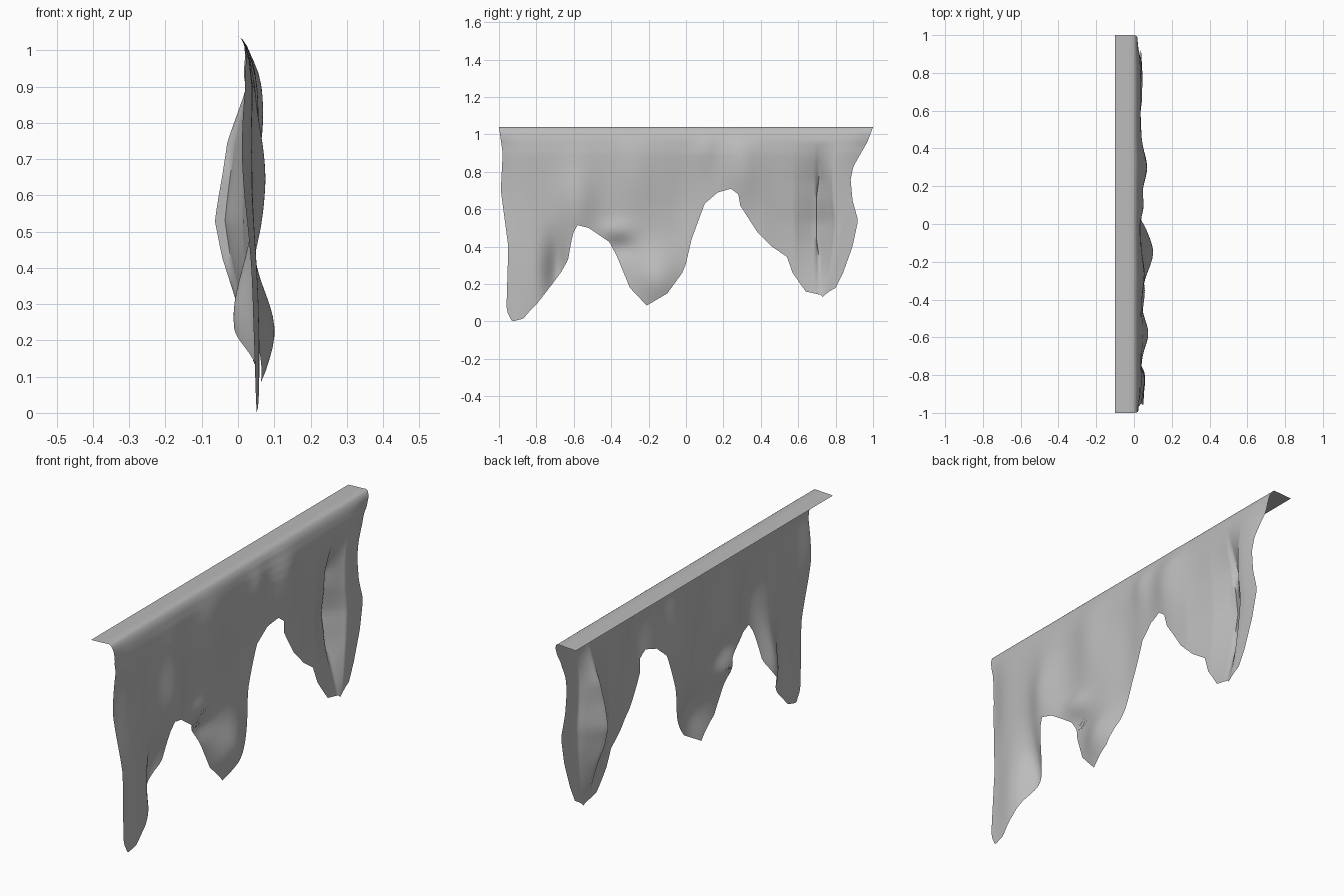
import bpy, bmesh, math

old = bpy.data.objects.get("Cube")
if old:
    bpy.data.objects.remove(old, do_unlink=True)

cloth = bpy.data.materials.new("grey cloth")
cloth.use_nodes = True
GREY = (0.5, 0.5, 0.5, 1)
cloth.diffuse_color = GREY
cloth.node_tree.nodes["Principled BSDF"].inputs["Base Color"].default_value = GREY

COLUMNS, ROWS, FLAP_ROWS = 200, 40, 3
TOP, FLAP_DROP = 1.039, .005
# Only the cloth beyond these widths follows the wavy side edges
INNER_A, INNER_B = -.62, .72

# Side edges as (height, y), torn hem as (y, height)
SIDE_A = [(0, -.94), (.07, -.96), (.4, -.95), (.7, -.99), (.9, -.98), (TOP, -1)]
SIDE_B = [(.13, .77), (.18, .8), (.26, .84), (.4, .89), (.54, .92), (.65, .89),
          (.76, .88), (.83, .895), (.96, .97), (TOP, 1)]
HEM = [(-.96, .06), (-.93, 0), (-.87, .015), (-.8, .09), (-.67, .26), (-.63, .33),
       (-.605, .47), (-.58, .515), (-.52, .5), (-.41, .425), (-.37, .35),
       (-.3, .18), (-.21, .085), (-.1, .15), (-.02, .26), (0, .31), (.03, .44),
       (.1, .63), (.17, .69), (.24, .71), (.28, .68), (.29, .62), (.38, .48),
       (.46, .4), (.54, .345), (.57, .26), (.64, .16), (.73, .13), (.8, .18)]
# Hanging depth from the rounded shoulder down, as (height, x)
DEPTH = [(0, .05), (.25, .042), (.6, .037), (.9, .04), (.97, .033), (1.01, .023),
         (1.03, .012), (TOP, 0)]
# Soft swells: y, height, y spread, height spread, amount
SWELLS = [(-1, .75, .06, .2, -.028), (-.82, .25, .06, .2, .016), (-.69, .26, .043, .13, -.056),
          (-.58, .64, .07, .14, .038), (-.36, .49, .06, .035, .018),
          (-.36, .39, .06, .035, -.022), (-.27, .78, .07, .15, .018),
          (-.15, .23, .09, .1, .058), (-.02, .65, .07, .15, -.016),
          (.1, .92, .04, .08, .012), (.3, .82, .07, .13, .03), (1, .85, .07, .15, -.03)]
# Tuck along the width: push back, slight overhang, and their strength by height
TUCK_BACK = [(.42, 0), (.58, .026), (.69, .074), (.71, .102), (.83, .004), (.88, 0)]
TUCK_SHIFT = [(.67, 0), (.69, .008), (.71, -.014), (.8, 0)]
TUCK_STRENGTH = [(.13, 0), (.28, .37), (.43, .82), (.53, 1), (.65, .8),
                 (.75, .66), (.87, .25), (.96, 0)]
OVERHANG = [(.36, 0), (.45, 1), (.65, 1), (.75, 0)]


def interp(points, t):
    if t <= points[0][0]:
        return points[0][1]
    for (a, va), (b, vb) in zip(points, points[1:]):
        if t <= b:
            return va + (vb - va) * (t - a) / (b - a)
    return points[-1][1]


def to_column(y, z):
    """Column position, -1 to 1, of a point on the cloth."""
    if y > INNER_B:
        return INNER_B + (y - INNER_B) * (1 - INNER_B) / (interp(SIDE_B, z) - INNER_B)
    if y < INNER_A:
        return INNER_A + (y - INNER_A) * (-1 - INNER_A) / (interp(SIDE_A, z) - INNER_A)
    return y


def hang(c, z):
    """Point on the hanging cloth at column c and height z."""
    y = c
    if c > INNER_B:
        y = INNER_B + (c - INNER_B) * (interp(SIDE_B, z) - INNER_B) / (1 - INNER_B)
    elif c < INNER_A:
        y = INNER_A + (c - INNER_A) * (interp(SIDE_A, z) - INNER_A) / (-1 - INNER_A)
    x = interp(DEPTH, z)
    fade = min(1, (TOP - z) / .1)
    for cy, cz, sy, sz, amount in SWELLS:
        x += fade * amount * math.exp(-((y - cy) / sy) ** 2 / 2 - ((z - cz) / sz) ** 2 / 2)
    x -= interp(TUCK_STRENGTH, z) * interp(TUCK_BACK, c)
    return (x, y + interp(OVERHANG, z) * interp(TUCK_SHIFT, c), z)


hem = sorted((to_column(y, z), z) for y, z in HEM)

# One continuous sheet: top flap, rounded shoulder, hanging cloth
bm = bmesh.new()
grid = []
for i in range(COLUMNS + 1):
    c = 2 * i / COLUMNS - 1
    bottom = interp(hem, c)
    column = []
    for f in range(FLAP_ROWS):
        out = 1 - f / FLAP_ROWS
        column.append(bm.verts.new((-.1 * out, c, TOP - FLAP_DROP * out)))
    for r in range(ROWS + 1):
        column.append(bm.verts.new(hang(c, TOP - (TOP - bottom) * (r / ROWS) ** 1.3)))
    grid.append(column)
for left, right in zip(grid, grid[1:]):
    for j in range(len(left) - 1):
        bm.faces.new((left[j], left[j + 1], right[j + 1], right[j]))

mesh = bpy.data.meshes.new("torn_cloth")
bm.to_mesh(mesh)
bm.free()
mesh.materials.append(cloth)
sheet = bpy.data.objects.new("torn_cloth", mesh)
bpy.context.collection.objects.link(sheet)
bpy.context.view_layer.objects.active = sheet
sheet.select_set(True)
bpy.ops.object.shade_smooth_by_angle(angle=math.radians(60))
